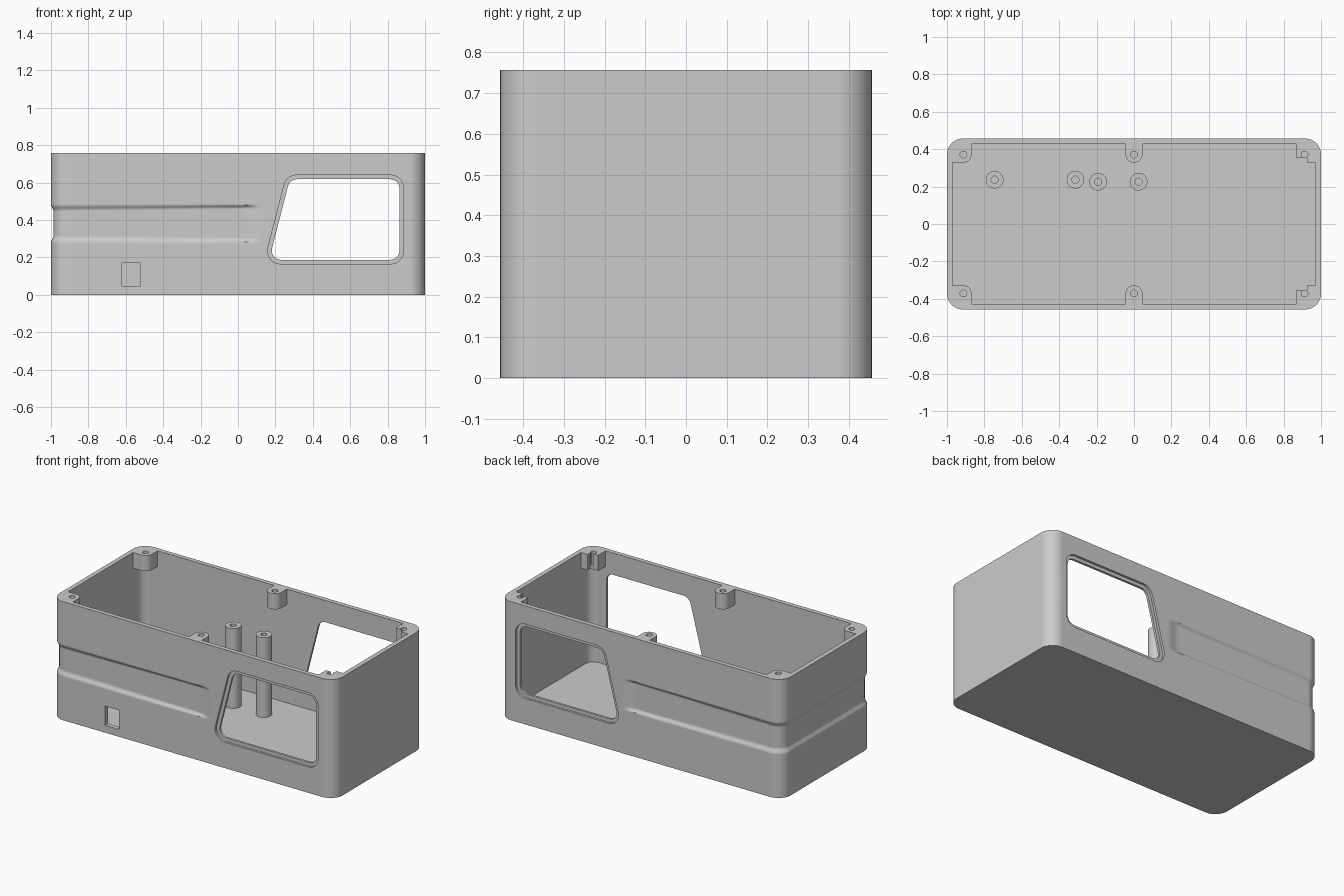
import bpy, bmesh, math
from mathutils import Vector

if "Cube" in bpy.data.objects:
    bpy.data.objects.remove(bpy.data.objects["Cube"], do_unlink=True)

HX, HY, H = 1.0, 0.457, 0.757      # half length, half depth, height
R, WALL = 0.085, 0.029             # corner radius, wall thickness

grey = bpy.data.materials.new("matte grey")
grey.use_nodes = True
grey.diffuse_color = (0.6, 0.6, 0.6, 1)
grey.node_tree.nodes["Principled BSDF"].inputs["Base Color"].default_value = grey.diffuse_color


def finish(bm, name):
    bmesh.ops.recalc_face_normals(bm, faces=bm.faces)
    mesh = bpy.data.meshes.new(name)
    bm.to_mesh(mesh)
    bm.free()
    mesh.materials.append(grey)
    obj = bpy.data.objects.new(name, mesh)
    bpy.context.collection.objects.link(obj)
    return obj


def activate(obj):
    bpy.ops.object.select_all(action='DESELECT')
    obj.select_set(True)
    bpy.context.view_layer.objects.active = obj


def rounded(corners, radii, steps=8):
    """Polygon with each corner replaced by a tangent arc."""
    pts = []
    for i, c in enumerate(corners):
        c, r = Vector(c), radii[i]
        if r == 0:
            pts.append(c)
            continue
        a = (Vector(corners[i - 1]) - c).normalized()
        b = (Vector(corners[(i + 1) % len(corners)]) - c).normalized()
        half = a.angle(b) / 2
        centre = c + (a + b).normalized() * (r / math.sin(half))
        start = (c + a * (r / math.tan(half)) - centre).normalized()
        end = (c + b * (r / math.tan(half)) - centre).normalized()
        for k in range(steps + 1):
            pts.append(centre + start.slerp(end, k / steps).normalized() * r)
    return pts


def circle(x, y, r, n=24):
    return [Vector((x + r * math.cos(math.tau * i / n), y + r * math.sin(math.tau * i / n))) for i in range(n)]


def prism(name, pts, lo, hi, along_y=False):
    bm = bmesh.new()
    rings = [[bm.verts.new((p.x, t, p.y) if along_y else (p.x, p.y, t)) for p in pts] for t in (lo, hi)]
    for ring in rings:
        bm.faces.new(ring)
    for i in range(len(pts)):
        j = (i + 1) % len(pts)
        bm.faces.new((rings[0][i], rings[0][j], rings[1][j], rings[1][i]))
    return finish(bm, name)


def cut(target, cutter):
    mod = target.modifiers.new("cut", 'BOOLEAN')
    mod.operation, mod.solver, mod.object = 'DIFFERENCE', 'EXACT', cutter
    activate(target)
    bpy.ops.object.modifier_apply(modifier=mod.name)
    bpy.data.objects.remove(cutter, do_unlink=True)


def smooth(obj):
    activate(obj)
    bpy.ops.object.shade_smooth_by_angle(angle=math.radians(30))
    mod = obj.modifiers.new("flat_normals", 'WEIGHTED_NORMAL')
    mod.keep_sharp = True


def ease(t):
    t = min(max(t, 0), 1)
    return t * t * (3 - 2 * t)


def box(hx, hy):
    return [(-hx, -hy), (hx, -hy), (hx, hy), (-hx, hy)]


# Outer shell with the grip groove wrapping the -x end
def groove(x, z):
    width = 0.018 + 0.016 * min(max(-x, 0), 1)
    band = ease((z - 0.28) / width) * ease((0.482 - z) / width)
    return 0.013 * band * ease((0.13 - x) / 0.085)


def outline():
    arcs = rounded(box(HX, HY), [R] * 4)
    xs = [-0.75 + 0.2 * i for i in range(4)] + [0.03 + 0.0125 * i for i in range(9)]
    front = [Vector((x, -HY)) for x in xs]
    back = [Vector((x, HY)) for x in reversed(xs)]
    return arcs[:9] + front + arcs[9:27] + back + arcs[27:]


def make_shell():
    bm = bmesh.new()
    levels = [0, 0.15] + [0.27 + 0.006 * i for i in range(38)] + [0.62, H]
    rings = []
    for z in levels:
        ring = []
        for p in outline():
            core = Vector((min(max(p.x, R - HX), HX - R), min(max(p.y, R - HY), HY - R)))
            q = p - (p - core).normalized() * groove(p.x, z)
            ring.append(bm.verts.new((q.x, q.y, z)))
        rings.append(ring)
    for low, high in zip(rings, rings[1:]):
        for i in range(len(low)):
            j = (i + 1) % len(low)
            bm.faces.new((low[i], low[j], high[j], high[i]))
    bm.faces.new(rings[0])
    bm.faces.new(rings[-1])
    return finish(bm, "enclosure")


shell = make_shell()

# Cavity, leaving the screw bosses standing under the rim
cavity = prism("cavity", rounded(box(HX - WALL, HY - WALL), [R - WALL] * 4), 0.03, H + 0.05)
BOSS = (H - 0.1, H + 0.1)
for s in (-1, 1):
    left = [(-1.1, s * 0.6), (-1.1, s * 0.328), (-0.868, s * 0.328), (-0.868, s * 0.6)]
    middle = [(-0.045, s * 0.6), (-0.045, s * 0.328), (0.045, s * 0.328), (0.045, s * 0.6)]
    stepped = [(1.1, s * 0.6), (1.1, s * 0.328), (0.925, s * 0.328), (0.925, s * 0.354),
               (0.868, s * 0.354), (0.868, s * 0.6)]
    cut(cavity, prism("boss", rounded(left, [0, 0, 0.045, 0]), *BOSS))
    cut(cavity, prism("boss", rounded(middle, [0, 0.044, 0.044, 0]), *BOSS))
    cut(cavity, prism("boss", rounded(stepped, [0] * 6), *BOSS))
cut(shell, cavity)

# Screw holes in the bosses
for s in (-1, 1):
    for x in (-0.912, 0, 0.912):
        cut(shell, prism("hole", circle(x, s * 0.371, 0.018), H - 0.08, H + 0.1))

# Slanted windows with a stepped frame, front and back
opening = [(0.166, 0.187), (0.863, 0.187), (0.863, 0.618), (0.277, 0.618)]
frame = [(0.138, 0.165), (0.885, 0.165), (0.885, 0.64), (0.26, 0.64)]
cut(shell, prism("window", rounded(opening, [0.05] * 4), -0.6, 0.6, True))
for s in (-1, 1):
    cut(shell, prism("frame", rounded(frame, [0.07] * 4), s * (HY - 0.014), s * 0.6, True))

# Small square port in the front
port = [Vector(p) for p in ((-0.62, 0.047), (-0.52, 0.047), (-0.52, 0.17), (-0.62, 0.17))]
cut(shell, prism("port", port, -0.6, -0.4, True))
smooth(shell)

# Standoffs on the floor: two short, two tall
for i, (x, y, top) in enumerate([(-0.745, 0.237, 0.2), (-0.313, 0.237, 0.2),
                                 (-0.192, 0.226, 0.54), (0.025, 0.226, 0.54)]):
    post = prism(f"standoff_{i + 1}", circle(x, y, 0.047, 32), 0.02, top)
    cut(post, prism("hole", circle(x, y, 0.019), top - 0.1, top + 0.1))
    smooth(post)
